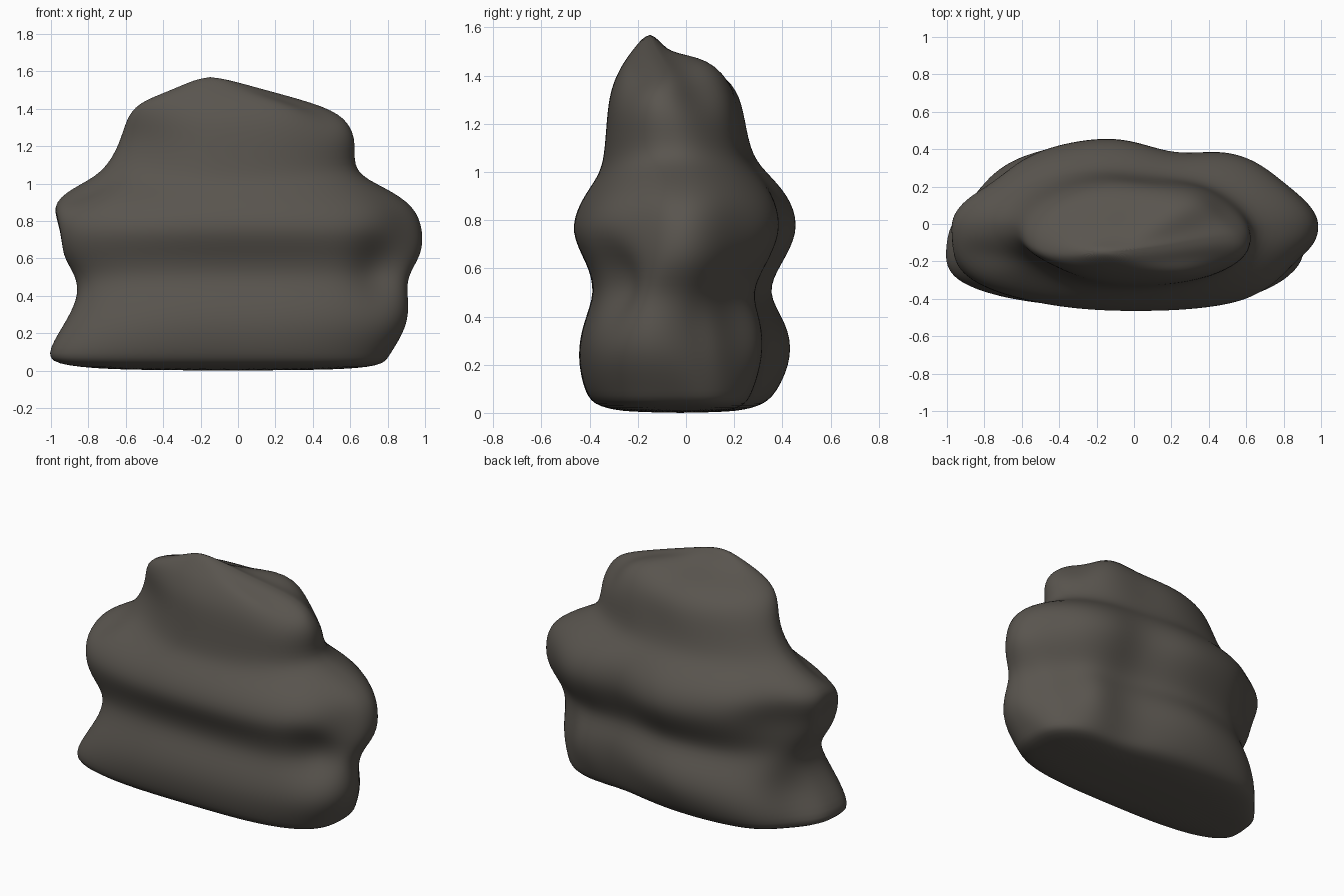
import bpy, bmesh, math
from mathutils import Vector

cube = bpy.data.objects.get("Cube")
if cube:
    bpy.data.objects.remove(cube, do_unlink=True)

SIDES = 64
# height, x min, x max, y front, y back, end y at -x, end y at +x, squareness
LAYERS = [
    (0.0, -.6, .5, -.23, .18, 0, 0, 2.4),
    (.025, -.95, .78, -.37, .31, -.14, -.02, 2.9),
    (.075, -1.04, .81, -.42, .38, -.14, 0, 2.6),
    (.24, -.94, .92, -.455, .46, -.12, -.06, 2.4),
    (.38, -.86, .92, -.425, .43, -.1, -.08, 2.3),
    (.5, -.86, .91, -.375, .34, -.07, -.08, 2.3),
    (.62, -.95, 1, -.41, .41, -.12, -.05, 2.1),
    (.75, -.98, 1.01, -.485, .485, -.12, -.05, 2),
    (.88, -1.01, .96, -.44, .45, -.04, -.02, 2),
    (.98, -.9, .79, -.365, .36, -.02, 0, 2),
    (1.06, -.72, .61, -.34, .28, -.03, -.04, 2),
    (1.22, -.63, .64, -.33, .26, -.04, -.06, 2),
    (1.34, -.6, .61, -.315, .23, -.08, -.07, 2),
    (1.43, -.54, .51, -.275, .13, -.13, -.04, 2),
    (1.49, -.38, .16, -.235, -.07, -.16, -.12, 2),
    (1.57, -.2, -.1, -.17, -.13, -.15, -.15, 2),
]

# Local hollows and bulges: centre, radius, push
DENTS = [
    ((.22, .45, .75), .22, (0, -.08, 0)),      # back groove
    ((-.82, .28, .75), .2, (.04, -.05, 0)),    # back corner hollow
    ((-.97, -.12, .78), .08, (.06, 0, 0)),     # cleft between end lobes
    ((-.8, -.16, .95), .13, (0, .03, -.06)),   # cleft running up the shoulder
    ((-.55, -.27, 1.15), .25, (0, .07, 0)),    # sloping front of upper block
    ((.95, -.25, .75), .2, (-.05, .06, 0)),    # tapered front of end lobe
    ((.85, .22, .75), .2, (-.03, -.02, 0)),    # tapered back of end lobe
    ((.76, -.31, .55), .14, (-.02, .08, 0)),   # notch under front ledge
    ((.3, .43, .24), .28, (0, -.12, 0)),       # flat of rear base
    ((.78, .25, .32), .22, (-.08, -.06, 0)),   # rear base corner
    ((.88, .06, .32), .1, (-.06, 0, 0)),       # end hollow
    ((-.9, .15, .2), .18, (.07, -.07, 0)),     # hollow behind the foot
    ((.1, .26, 1.22), .2, (0, -.03, 0)),       # upper back hollow
    ((.55, .08, 1.4), .16, (-.06, -.04, -.02)),  # rounded summit corner
    ((.27, .07, 1.43), .16, (0, 0, .05)),      # second summit
    ((.45, -.2, 1.42), .15, (0, .02, -.04)),   # sloping front of summit
]


def power(v, n):
    return math.copysign(abs(v) ** (2 / n), v)


def outline(layer):
    """Points round one level of the boulder."""
    z, x0, x1, front, back, end0, end1, n = layer
    for i in range(SIDES):
        a = math.tau * i / SIDES
        c, s = math.cos(a), math.sin(a)
        k = n if s > 0 else n + .3
        t = (power(c, k) + 1) / 2
        middle = end0 + (end1 - end0) * t
        reach = back - middle if s > 0 else middle - front
        yield Vector((x0 + (x1 - x0) * t, middle + reach * power(s, k), z))


def weathered(p):
    moved = p.copy()
    for centre, radius, push in DENTS:
        d = (p - Vector(centre)).length / radius
        moved += Vector(push) * math.exp(-d * d)
    return moved


# Loft the levels into one closed skin
bm = bmesh.new()
rings = [[bm.verts.new(weathered(p)) for p in outline(l)] for l in LAYERS]
for low, high in zip(rings, rings[1:]):
    for i in range(SIDES):
        j = (i + 1) % SIDES
        bm.faces.new((low[i], low[j], high[j], high[i]))
bm.faces.new(rings[0][::-1])
bm.faces.new(rings[-1])
bmesh.ops.recalc_face_normals(bm, faces=bm.faces)
mesh = bpy.data.meshes.new("boulder")
bm.to_mesh(mesh)
bm.free()

# Stone colour
stone = bpy.data.materials.new("dark grey stone")
stone.use_nodes = True
colour = (.1, .09, .077, 1)
stone.diffuse_color = colour
shader = stone.node_tree.nodes["Principled BSDF"]
shader.inputs["Base Color"].default_value = colour
shader.inputs["Roughness"].default_value = .9
mesh.materials.append(stone)

boulder = bpy.data.objects.new("boulder", mesh)
bpy.context.collection.objects.link(boulder)
mesh.shade_smooth()
smooth = boulder.modifiers.new("rounding", 'SUBSURF')
smooth.levels = smooth.render_levels = 2
